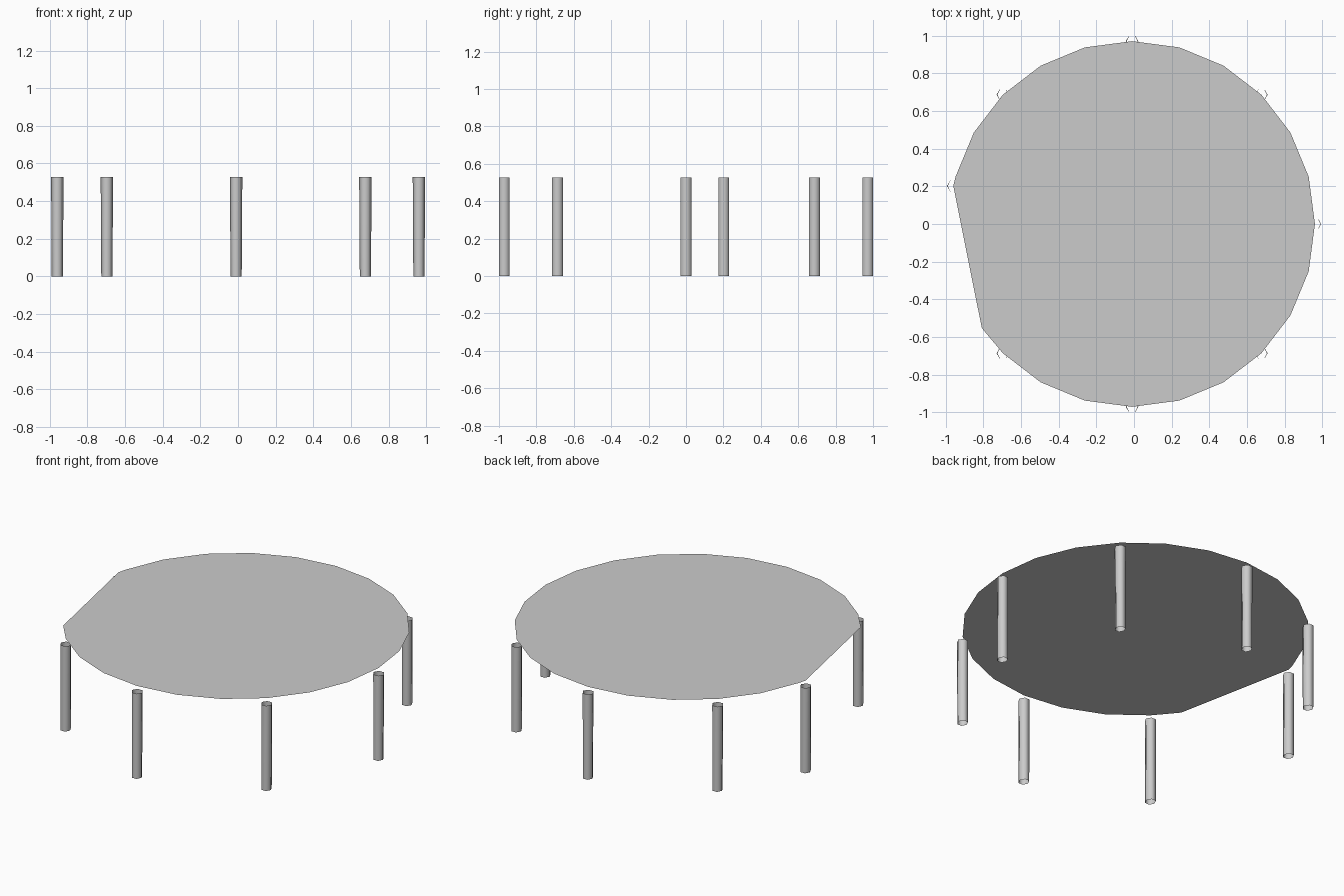
import bpy, bmesh
from math import cos, sin, radians

cube = bpy.data.objects.get("Cube")
if cube:
    bpy.data.objects.remove(cube)

RING = 0.9715          # radius of the top and of the ring of legs
CENTRE_X = -0.01
TOP_Z = 0.56
LEG_HEIGHT = 0.527
LEG_RADIUS = 0.033
ODD_ANGLE = 168        # the leg that stands off the regular spacing

grey = bpy.data.materials.new("plain grey")
grey.use_nodes = True
colour = (0.6, 0.6, 0.6, 1)
grey.diffuse_color = colour
grey.node_tree.nodes["Principled BSDF"].inputs["Base Color"].default_value = colour


def on_ring(angle, z):
    a = radians(angle)
    return (CENTRE_X + RING * cos(a), RING * sin(a), z)


def make_object(name, bm, location=(0, 0, 0)):
    mesh = bpy.data.meshes.new(name)
    bm.to_mesh(mesh)
    bm.free()
    mesh.materials.append(grey)
    obj = bpy.data.objects.new(name, mesh)
    obj.location = location
    bpy.context.collection.objects.link(obj)
    return obj


# Flat round top with one straight cut on its right side
angles = [*range(0, 166, 15), ODD_ANGLE, 214.7, *range(225, 346, 15)]
bm = bmesh.new()
bm.faces.new([bm.verts.new(on_ring(a, TOP_Z)) for a in angles])
make_object("table_top", bm)


# Open six-sided tubes, slightly narrower at the foot
def make_leg(name, angle):
    bm = bmesh.new()
    bmesh.ops.create_cone(bm, cap_ends=False, segments=6, radius1=LEG_RADIUS,
                          radius2=LEG_RADIUS, depth=LEG_HEIGHT)
    bmesh.ops.translate(bm, verts=bm.verts, vec=(0, 0, LEG_HEIGHT / 2))
    # Turn a corner towards +x
    corner = max(bm.verts, key=lambda v: v.co.x)
    if corner.co.x < LEG_RADIUS * 0.95:
        for v in bm.verts:
            v.co.x, v.co.y = -v.co.y, v.co.x
    for v in bm.verts:
        if v.co.z < LEG_HEIGHT / 2:
            v.co.x *= 0.9
    for f in bm.faces:
        f.smooth = True
    make_object(name, bm, on_ring(angle, 0))


for i, angle in enumerate([0, 45, 90, 135, ODD_ANGLE, 225, 270, 315]):
    make_leg(f"leg_{i + 1}", angle)
